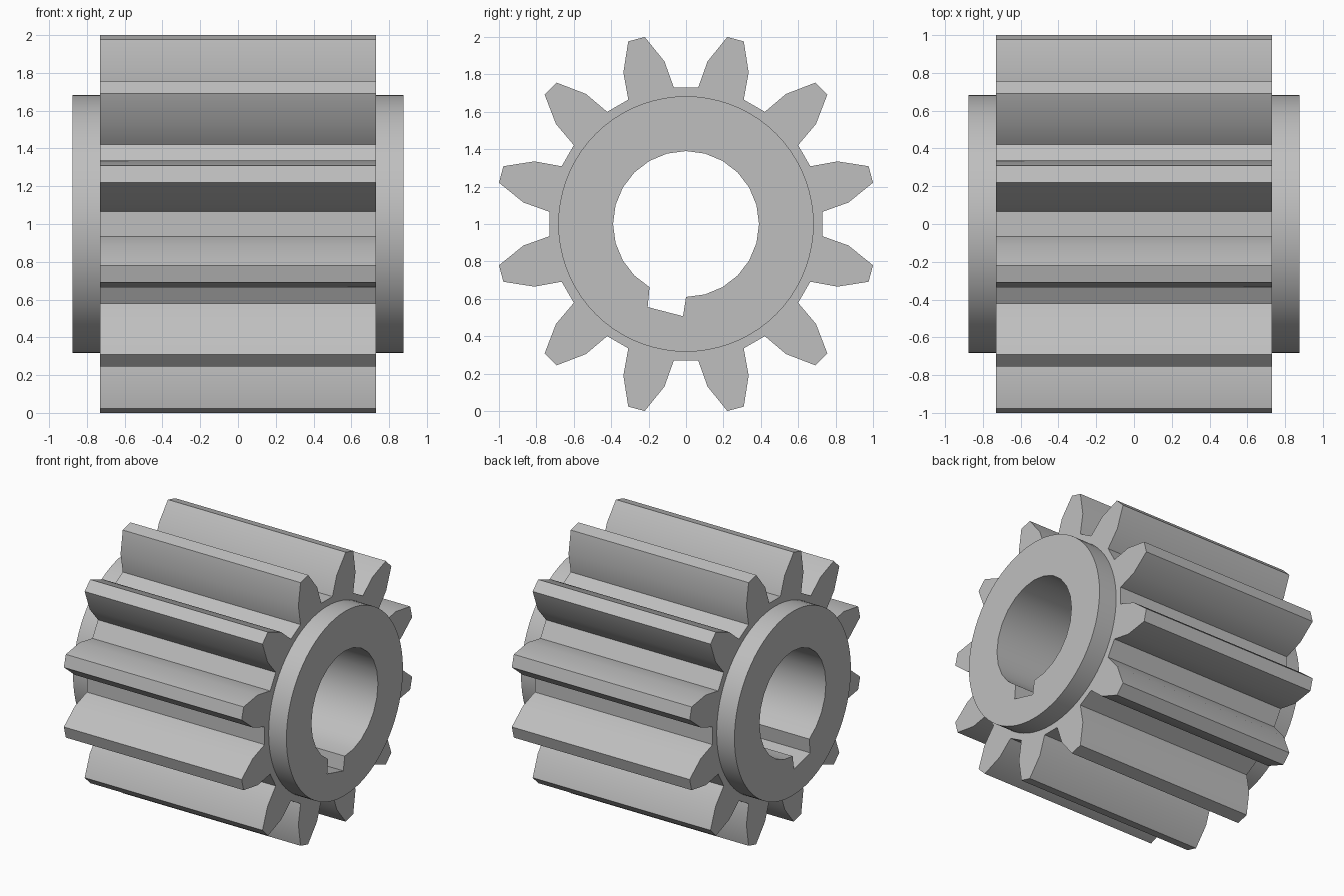
import bpy, bmesh
from math import cos, sin, radians

TEETH = 12
BODY_X, HUB_X = 0.73, 0.876
HUB_R, BORE_R = 0.683, 0.39

cube = bpy.data.objects.get("Cube")
if cube:
    bpy.data.objects.remove(cube, do_unlink=True)

steel = bpy.data.materials.new("steel_grey")
steel.use_nodes = True
colour = (0.52, 0.52, 0.52, 1)
steel.diffuse_color = colour
steel.node_tree.nodes["Principled BSDF"].inputs["Base Color"].default_value = colour


def polar(radius, degrees):
    a = radians(degrees)
    return radius * cos(a), radius * sin(a)


# Profiles in the y-z plane, around the shaft axis
flank = [(0.733, 9.9), (0.877, 7.45), (1.024, 2.55)]
tooth = [(r, -a) for r, a in flank] + [(r, a) for r, a in reversed(flank)]
teeth_profile = [polar(r, 360 / TEETH * (i + 0.5) + a)
                 for i in range(TEETH) for r, a in tooth]
hub_profile = [polar(HUB_R, i * 5) for i in range(72)]
# Bore runs round from one side of the keyway to the other
bore_profile = [polar(BORE_R, -90 + i * 15) for i in range(23)]
bore_profile += [(-0.205, -0.444), (-0.016, -0.493)]

bm = bmesh.new()


def ring(profile, x):
    verts = [bm.verts.new((x, y, z + 1)) for y, z in profile]
    for a, b in zip(verts, verts[1:] + verts[:1]):
        bm.edges.new((a, b))
    return verts


def wall(first, second):
    n = len(first)
    for i in range(n):
        j = (i + 1) % n
        bm.faces.new((first[i], first[j], second[j], second[i]))


def annulus(outer, inner):
    edges = []
    for loop in (outer, inner):
        for a, b in zip(loop, loop[1:] + loop[:1]):
            edges.append(bm.edges.get((a, b)))
    bmesh.ops.triangle_fill(bm, edges=edges, use_beauty=True)


# Each end: toothed body side, hub collar and hub face
ends = []
for side in (-1, 1):
    teeth = ring(teeth_profile, side * BODY_X)
    collar = ring(hub_profile, side * BODY_X)
    rim = ring(hub_profile, side * HUB_X)
    bore = ring(bore_profile, side * HUB_X)
    annulus(teeth, collar)
    annulus(rim, bore)
    wall(collar, rim)
    ends.append((teeth, bore))

# Tooth flanks and bore run between the ends
wall(ends[0][0], ends[1][0])
wall(ends[0][1], ends[1][1])
bmesh.ops.recalc_face_normals(bm, faces=bm.faces)

mesh = bpy.data.meshes.new("spur_gear")
bm.to_mesh(mesh)
bm.free()
mesh.materials.append(steel)
gear = bpy.data.objects.new("spur_gear", mesh)
bpy.context.collection.objects.link(gear)

bpy.ops.object.select_all(action="DESELECT")
gear.select_set(True)
bpy.context.view_layer.objects.active = gear
bpy.ops.object.shade_smooth_by_angle(angle=radians(30))
